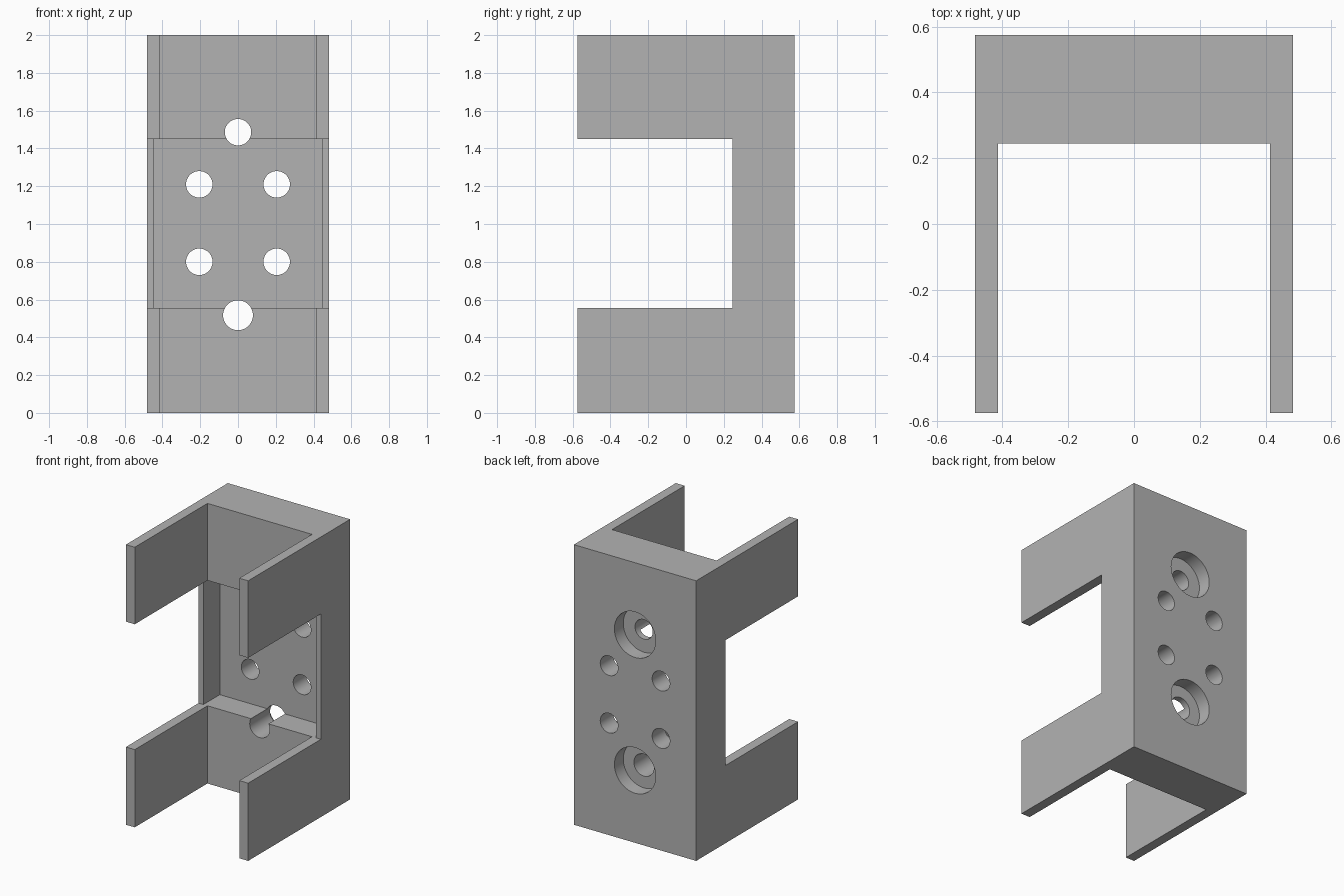
import bpy, bmesh, math
from mathutils import Matrix

default = bpy.data.objects.get("Cube")
if default:
    bpy.data.objects.remove(default, do_unlink=True)

# Main dimensions
HALF_W, HALF_D, HEIGHT = 0.483, 0.575, 2.0
INNER_W, WEB_Y = 0.413, 0.245            # channel between the side walls
POCKET_W, POCKET_Y = 0.445, 0.43         # recess in the back wall
WINDOW_LOW, WINDOW_HIGH = 0.555, 1.45
BORE_Y = 0.475                           # floor of the counterbores

grey = bpy.data.materials.new("plain grey")
grey.use_nodes = True
colour = (0.45, 0.45, 0.45, 1)
grey.diffuse_color = colour
grey.node_tree.nodes["Principled BSDF"].inputs["Base Color"].default_value = colour


def make_object(name, bm):
    bmesh.ops.recalc_face_normals(bm, faces=bm.faces)
    mesh = bpy.data.meshes.new(name)
    bm.to_mesh(mesh)
    bm.free()
    obj = bpy.data.objects.new(name, mesh)
    bpy.context.collection.objects.link(obj)
    mesh.materials.append(grey)
    return obj


def prism(name, half_profile, low, high):
    """Mirror a half outline in x and extrude it upward."""
    outline = half_profile + [(-x, y) for x, y in reversed(half_profile)]
    bm = bmesh.new()
    face = bm.faces.new([bm.verts.new((x, y, low)) for x, y in outline])
    top = bmesh.ops.extrude_face_region(bm, geom=[face])["geom"]
    bmesh.ops.translate(bm, vec=(0, 0, high - low),
                        verts=[v for v in top if isinstance(v, bmesh.types.BMVert)])
    return make_object(name, bm)


def cylinder(name, x, z, radius, front, back):
    """Round cutter running front to back."""
    bm = bmesh.new()
    place = Matrix.Translation((x, (front + back) / 2, z)) @ Matrix.Rotation(math.pi / 2, 4, "X")
    bmesh.ops.create_cone(bm, cap_ends=True, segments=64, radius1=radius,
                          radius2=radius, depth=back - front, matrix=place)
    return make_object(name, bm)


def cut(target, cutter):
    cutter.hide_render = True
    mod = target.modifiers.new(cutter.name, "BOOLEAN")
    mod.operation, mod.solver, mod.object = "DIFFERENCE", "EXACT", cutter
    bpy.ops.object.select_all(action="DESELECT")
    target.select_set(True)
    bpy.context.view_layer.objects.active = target
    bpy.ops.object.modifier_apply(modifier=mod.name)
    bpy.data.objects.remove(cutter, do_unlink=True)


# U-shaped channel body
bracket = prism("channel_bracket", [
    (INNER_W, WEB_Y), (INNER_W, -HALF_D), (HALF_W, -HALF_D), (HALF_W, HALF_D)], 0, HEIGHT)

# Side windows and back recess in one stepped cut
cut(bracket, prism("window_cutter", [
    (1, -1), (1, WEB_Y), (POCKET_W, WEB_Y), (POCKET_W, POCKET_Y)], WINDOW_LOW, WINDOW_HIGH))

# Four mounting holes
for x in (-0.205, 0.205):
    for z in (0.8, 1.21):
        cut(bracket, cylinder("mounting_hole_cutter", x, z, 0.07, 0, 1))

# Two counterbored bolt holes
for z, radius in ((0.517, 0.079), (1.486, 0.07)):
    cut(bracket, cylinder("bolt_hole_cutter", 0, z, radius, 0, 1))
    cut(bracket, cylinder("counterbore_cutter", 0, z, 0.163, BORE_Y, 1))

bpy.ops.object.shade_smooth_by_angle(angle=math.radians(30))
